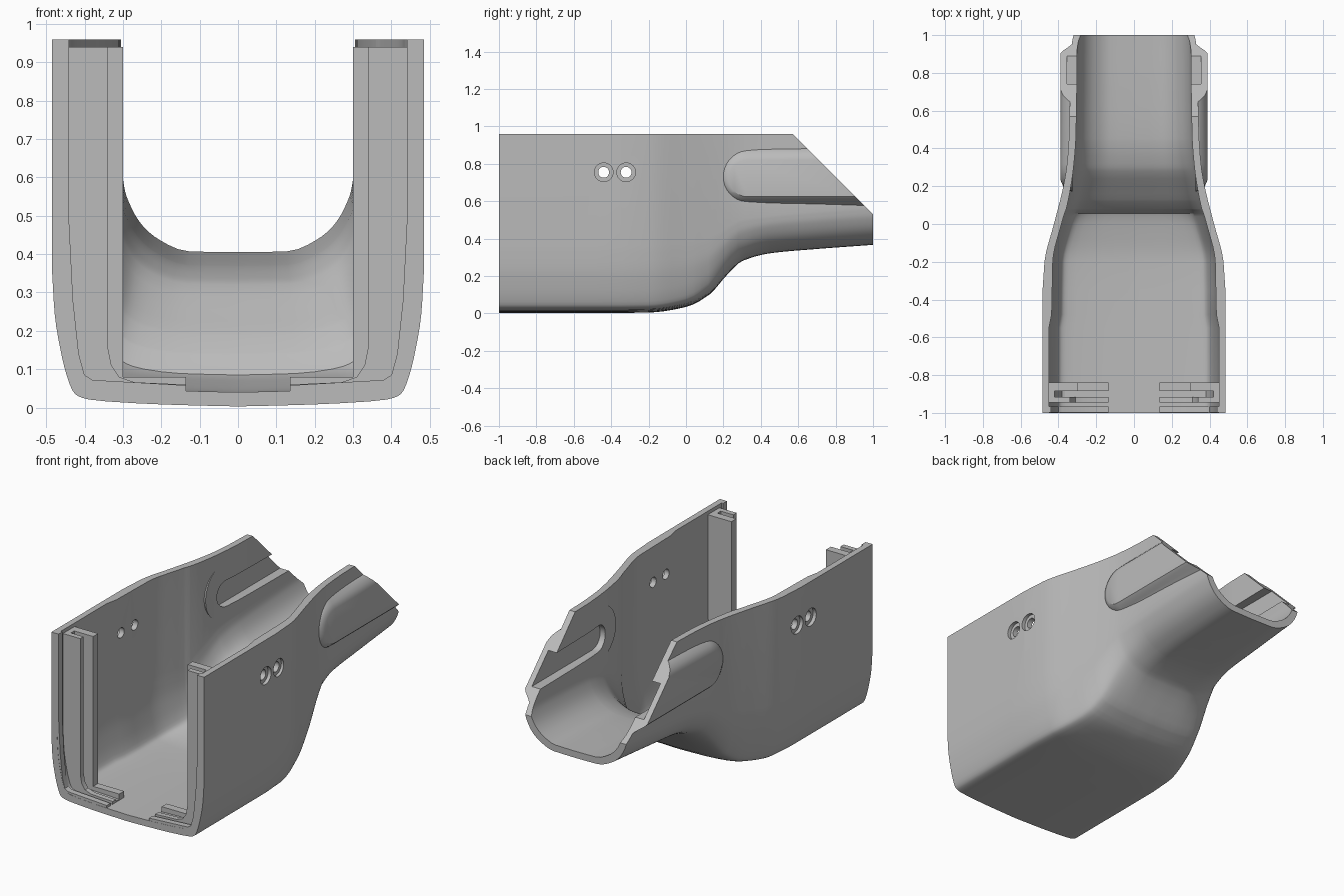
import bpy, bmesh, math
from mathutils import Matrix

cube = bpy.data.objects.get("Cube")
if cube:
    bpy.data.objects.remove(cube)

TOP = 0.96
grey = bpy.data.materials.new("plain_grey")
grey.use_nodes = True
grey.diffuse_color = (0.5, 0.5, 0.5, 1)
grey.node_tree.nodes["Principled BSDF"].inputs["Base Color"].default_value = (0.5, 0.5, 0.5, 1)


def make(name, bm):
    bmesh.ops.recalc_face_normals(bm, faces=bm.faces)
    me = bpy.data.meshes.new(name)
    bm.to_mesh(me)
    bm.free()
    me.materials.append(grey)
    ob = bpy.data.objects.new(name, me)
    bpy.context.collection.objects.link(ob)
    return ob


def activate(ob):
    bpy.ops.object.select_all(action='DESELECT')
    ob.select_set(True)
    bpy.context.view_layer.objects.active = ob


def smooth(ob):
    activate(ob)
    bpy.ops.object.shade_smooth_by_angle(angle=math.radians(30))


def combine(target, tool, operation):
    activate(target)
    mod = target.modifiers.new("cut", 'BOOLEAN')
    mod.object, mod.operation, mod.solver = tool, operation, 'EXACT'
    bpy.ops.object.modifier_apply(modifier=mod.name)
    bpy.data.objects.remove(tool)


def curve(keys, t):
    """Smooth monotone interpolation of rows (position, values...)."""
    last = len(keys) - 1
    i = max(k for k in range(last) if keys[k][0] <= t or k == 0)
    h = keys[i + 1][0] - keys[i][0]
    u = (t - keys[i][0]) / h

    def tangent(k, c):
        if k in (0, last):
            return 0 if k == 0 else (keys[k][c] - keys[k - 1][c]) / (keys[k][0] - keys[k - 1][0])
        a = (keys[k][c] - keys[k - 1][c]) / (keys[k][0] - keys[k - 1][0])
        b = (keys[k + 1][c] - keys[k][c]) / (keys[k + 1][0] - keys[k][0])
        return 2 * a * b / (a + b) if a * b > 0 else 0
    return [(2*u**3 - 3*u**2 + 1) * keys[i][c] + (u**3 - 2*u**2 + u) * h * tangent(i, c)
            + (3*u**2 - 2*u**3) * keys[i + 1][c] + (u**3 - u**2) * h * tangent(i + 1, c)
            for c in range(1, len(keys[0]))]


# Half cross-sections: step, width fraction, height above the floor
WIDE = [(0, 0, 0), (1, .4, .005), (2, .8, .018), (3, .875, .032),
        (4, .92, .08), (5, .955, .15), (6, .985, .24), (7, 1, .36)]
NARROW = [(0, 0, 0), (1, .42, .002), (2, .67, .03), (3, .8, .06),
          (4, .88, .09), (5, .94, .125), (6, .98, .16), (7, 1, .2)]


def half_section(width, floor, blend, top=TOP, steps=21):
    pts = []
    for k in range(steps + 1):
        a, b = curve(WIDE, 7 * k / steps), curve(NARROW, 7 * k / steps)
        f, h = [p + (q - p) * blend for p, q in zip(a, b)]
        pts.append((f * width, floor + h))
    return pts + [(width, top)]


def u_section(*args):
    half = half_section(*args)
    return [(-x, z) for x, z in reversed(half)] + half[1:]


# Body shell: rows of y, half width, floor height, section blend
OUTER = [(-1, .485, .003, 0), (-.35, .484, .003, 0), (-.2, .474, .005, 0),
         (0, .424, .035, .1), (.13, .39, .105, .35), (.2, .374, .185, .6),
         (.3, .357, .28, .85), (.45, .345, .322, 1), (.7, .338, .345, 1), (1, .326, .367, 1)]
INNER = [(-1, .45, .04, 0), (-.55, .45, .04, 0), (-.48, .436, .04, 0), (-.2, .43, .042, 0),
         (0, .384, .07, .2), (.055, .368, .085, .4), (.075, .36, .135, .5), (.2, .334, .255, .75),
         (.3, .32, .33, .9), (.45, .308, .37, 1), (.7, .303, .39, 1), (1, .3, .405, 1)]
bm = bmesh.new()
stations = sorted({r[0] for r in OUTER + INNER} | {-.2 + .04 * i for i in range(1, 30)})
rings = []
for y in stations:
    loops = [u_section(*curve(rows, y)) for rows in (OUTER, INNER)]
    rings.append([[bm.verts.new((x, y, z)) for x, z in lp] for lp in loops])
n = len(rings[0][0])
for (o0, i0), (o1, i1) in zip(rings, rings[1:]):
    for k in range(n - 1):
        bm.faces.new((o0[k], o0[k + 1], o1[k + 1], o1[k]))
        bm.faces.new((i0[k], i1[k], i1[k + 1], i0[k + 1]))
    for k in (0, n - 1):
        bm.faces.new((o0[k], o1[k], i1[k], i0[k]))
for o, i in (rings[0], rings[-1]):
    for k in range(n - 1):
        bm.faces.new((o[k], i[k], i[k + 1], o[k + 1]))
body = make("body_shell", bm)


def stadium(name, side, layers):
    """Long rounded slot shape; layers hold x, nose y, low z, high z."""
    bm = bmesh.new()
    loops = []
    for x, nose, low, high in layers:
        r, mid = (high - low) / 2, (high + low) / 2
        pts = [(nose + r - r * math.sin(a), mid + r * math.cos(a))
               for a in [math.pi * k / 16 for k in range(17)]]
        pts += [(1.2, low), (1.2, high)]
        loops.append([bm.verts.new((side * x, y, z)) for y, z in pts])
    for a, b in zip(loops, loops[1:]):
        for k in range(len(a)):
            j = (k + 1) % len(a)
            bm.faces.new((a[k], a[j], b[j], b[k]))
    bm.faces.new(loops[0])
    bm.faces.new(loops[-1])
    return make(name, bm)


def cylinder(name, side, y, radius, x0, x1):
    bm = bmesh.new()
    place = Matrix.Translation((side * (x0 + x1) / 2, y, .755)) @ Matrix.Rotation(math.pi / 2, 4, 'Y')
    bmesh.ops.create_cone(bm, cap_ends=True, segments=32, radius1=radius, radius2=radius,
                          depth=x1 - x0, matrix=place)
    return make(name, bm)


# Raised side bosses with inner slots, and paired stepped holes
for side in (-1, 1):
    boss = [(.325, .17, .575, .89), (.35, .18, .595, .875), (.375, .2, .612, .85), (.388, .23, .625, .82)]
    combine(body, stadium("boss", side, boss), 'UNION')
    combine(body, stadium("slot", side, [(.2, .27, .64, .79), (.356, .27, .64, .79)]), 'DIFFERENCE')
    for y in (-.44, -.32):
        combine(body, cylinder("hole", side, y, .029, .3, .6), 'DIFFERENCE')
        combine(body, cylinder("counterbore", side, y, .05, .464, .6), 'DIFFERENCE')

# Sloping cut across the rear, and the flush rear end
bm = bmesh.new()
slope = [(.57, TOP), (1, .53), (1, .2), (1.5, .2), (1.5, 1.2), (.33, 1.2)]
cap = bm.faces.new([bm.verts.new((-.7, y, z)) for y, z in slope])
ext = bmesh.ops.extrude_face_region(bm, geom=[cap])
bmesh.ops.translate(bm, vec=(1.4, 0, 0),
                    verts=[v for v in ext["geom"] if isinstance(v, bmesh.types.BMVert)])
combine(body, make("slope_cutter", bm), 'DIFFERENCE')
smooth(body)


# Front guide rails: mirrored plates that follow the shell and leave a gap below
def rail(name, y0, y1, inside, top):
    bm = bmesh.new()
    outside = [p for p in half_section(.466, .02, 0, top) if p[0] > .14]
    outline = [(.135, .022)] + outside + [(x, z) for x, z in reversed(inside)]
    for side in (-1, 1):
        face = bm.faces.new([bm.verts.new((side * x, y0, z)) for x, z in outline])
        ext = bmesh.ops.extrude_face_region(bm, geom=[face])
        bmesh.ops.translate(bm, vec=(0, y1 - y0, 0),
                            verts=[v for v in ext["geom"] if isinstance(v, bmesh.types.BMVert)])
    smooth(make(name, bm))


rail("front_lip", -.999, -.965, [(.135, .058), (.38, .072), (.4, .085), (.415, .14),
                                 (.43, .28), (.44, .48), (.44, TOP)], TOP)
rail("middle_rail", -.945, -.915, [(.135, .06), (.27, .066), (.31, .08), (.33, .11),
                                   (.34, .16), (.34, .94)], .94)
rail("rail_web", -.92, -.87, [(.135, .05), (.38, .06), (.41, .12), (.42, .3), (.42, .94)], .94)
rail("inner_rail", -.885, -.84, [(.135, .08), (.3, .08), (.3, .94)], .94)
